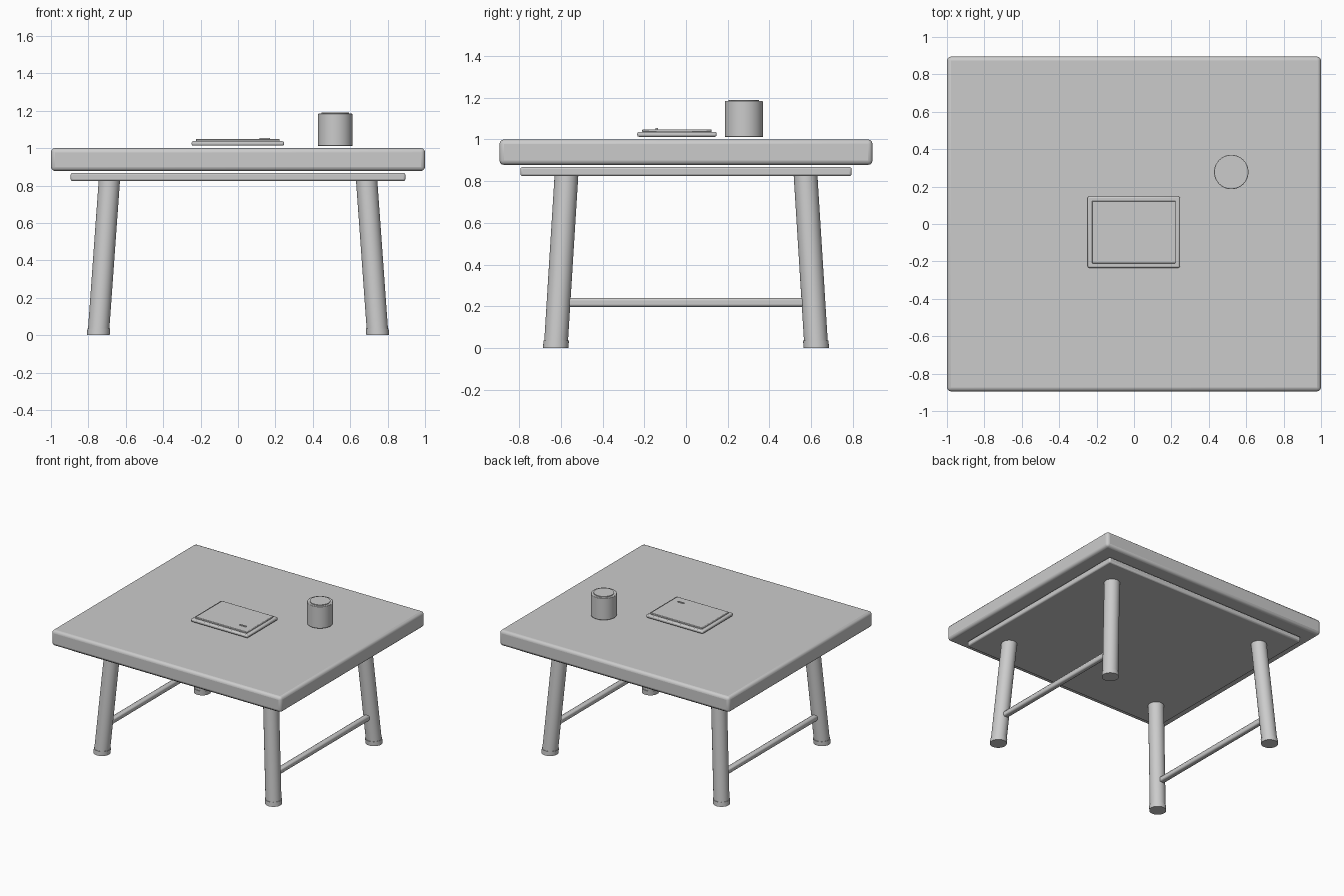
import bpy, math
from mathutils import Vector

if "Cube" in bpy.data.objects:
    bpy.data.objects.remove(bpy.data.objects["Cube"])

grey = bpy.data.materials.new("plain grey")
grey.diffuse_color = (0.6, 0.6, 0.6, 1)
grey.use_nodes = True
grey.node_tree.nodes["Principled BSDF"].inputs["Base Color"].default_value = grey.diffuse_color


def finish(ob, name, bevel=0, segments=2):
    ob.name = name
    ob.data.materials.append(grey)
    if bevel:
        mod = ob.modifiers.new("soft edges", 'BEVEL')
        mod.width, mod.segments = bevel, segments
        mod.limit_method = 'ANGLE'
    bpy.ops.object.shade_smooth_by_angle(angle=math.radians(35))
    return ob


def box(name, lo, hi, bevel=0, segments=2):
    lo, hi = Vector(lo), Vector(hi)
    bpy.ops.mesh.primitive_cube_add(size=1, location=(lo + hi) / 2)
    ob = bpy.context.object
    ob.scale = hi - lo
    bpy.ops.object.transform_apply(location=False, rotation=False)
    return finish(ob, name, bevel, segments)


def disc(name, x, y, z0, z1, r, bevel=0):
    bpy.ops.mesh.primitive_cylinder_add(vertices=48, radius=r, depth=z1 - z0,
                                        location=(x, y, (z0 + z1) / 2))
    return finish(bpy.context.object, name, bevel)


def slanted_post(name, foot, head, r0, r1):
    # Leaning cylinder whose end faces stay level
    bpy.ops.mesh.primitive_cone_add(vertices=32, radius1=r0, radius2=r1, depth=1)
    ob = bpy.context.object
    foot, head = Vector(foot), Vector(head)
    for v in ob.data.vertices:
        c = foot.lerp(head, v.co.z + 0.5)
        v.co = (v.co.x + c.x, v.co.y + c.y, c.z)
    return finish(ob, name)


# Table top and the thinner frame under it
box("table_top", (-1, -0.895, 0.878), (1, 0.895, 1.0), 0.022, 3)
box("under_frame", (-0.895, -0.795, 0.824), (0.895, 0.795, 0.868), 0.01)

# Splayed legs with foot caps, and a side rail between each front and back leg
for sx, side in ((-1, "left"), (1, "right")):
    for sy, end in ((-1, "front"), (1, "back")):
        slanted_post(f"{end}_{side}_leg", (sx * 0.747, sy * 0.625, 0.004),
                     (sx * 0.687, sy * 0.573, 0.84), 0.057, 0.057)
        slanted_post(f"{end}_{side}_foot", (sx * 0.747, sy * 0.625, 0),
                     (sx * 0.7445, sy * 0.623, 0.035), 0.061, 0.061)
    x = sx * 0.732
    box(f"{side}_rail", (x - 0.021, -0.61, 0.197), (x + 0.021, 0.61, 0.239), 0.011)

# Closed book: cover, raised panel and small tab
box("book_cover", (-0.248, -0.234, 1.013), (0.246, 0.147, 1.037), 0.008)
box("book_panel", (-0.225, -0.21, 1.035), (0.223, 0.123, 1.049), 0.004)
box("book_tab", (0.115, -0.146, 1.046), (0.17, -0.134, 1.054))

# Cup with its lid
disc("cup", 0.52, 0.278, 1.012, 1.184, 0.092, 0.003)
disc("cup_lid", 0.52, 0.278, 1.18, 1.19, 0.073)
